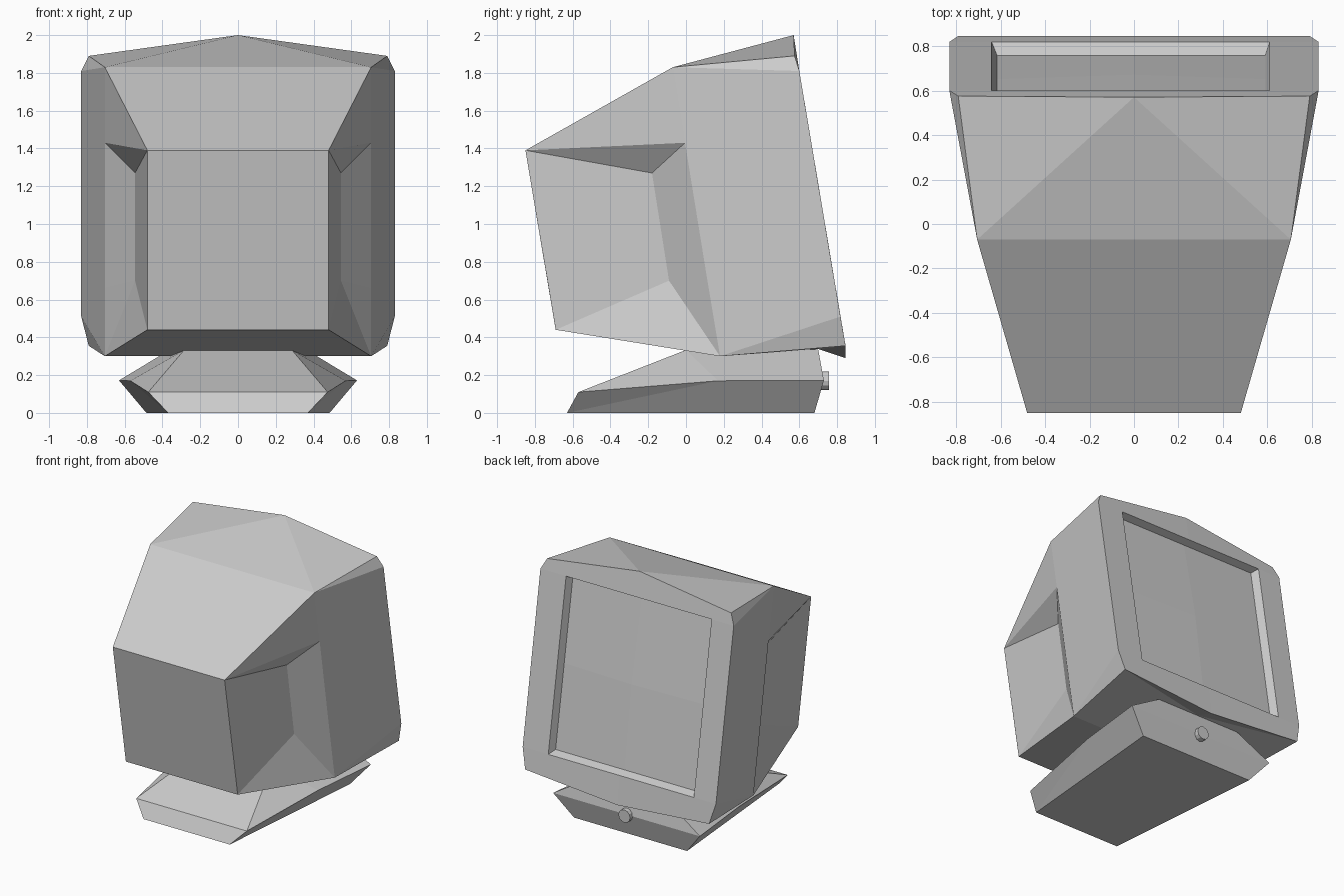
import bpy, bmesh, math

if "Cube" in bpy.data.objects:
    bpy.data.objects.remove(bpy.data.objects["Cube"])


def build(name, polys, recalc=True):
    """Make an object from polygons of points, welding shared corners."""
    bm = bmesh.new()
    for pts in polys:
        bm.faces.new([bm.verts.new(p) for p in pts])
    bmesh.ops.remove_doubles(bm, verts=bm.verts, dist=0.0005)
    if recalc:
        bmesh.ops.recalc_face_normals(bm, faces=bm.faces)
    me = bpy.data.meshes.new(name)
    bm.to_mesh(me)
    bm.free()
    ob = bpy.data.objects.new(name, me)
    bpy.context.collection.objects.link(ob)
    return ob


def panel_y(z):
    """Depth of the tilted front panel at height z."""
    return 0.60 + (1.81 - z) * 0.168


apex = (0, 0.57, 2.0)
low_apex = (0, 0.845, 0.29)
lip = (0, 0.70, 0.338)
case, screen, base = [], [], []
ZT, ZB, RECESS = 1.81, 0.51, 0.058

for s in (1, -1):
    def P(x, y, z):
        return (s * x, y, z)

    # outline of the screen-side panel
    c1, c2 = P(0.79, 0.575, 1.89), P(0.83, 0.60, 1.81)
    c3, c4 = P(0.83, 0.818, 0.51), P(0.79, 0.845, 0.355)
    # middle ring and rear end
    mt, mb = P(0.705, -0.07, 1.83), P(0.705, 0.18, 0.30)
    rt, rb = P(0.48, -0.85, 1.39), P(0.48, -0.69, 0.44)
    # dent in the side
    ma, mbb = P(0.705, -0.005, 1.43), P(0.705, 0.12, 0.66)
    ia, ib = P(0.545, -0.18, 1.27), P(0.545, -0.09, 0.70)
    ra, rbb = P(0.48, -0.81, 1.15), P(0.48, -0.728, 0.67)
    # screen opening
    xo, xi = (0.61, 0.59) if s > 0 else (0.64, 0.615)
    ot, obt = P(xo, panel_y(ZT), ZT), P(xo, panel_y(ZB), ZB)
    zt, zb = ZT - 0.02, ZB + 0.02
    it, ibt = P(xi, panel_y(zt) - RECESS, zt), P(xi, panel_y(zb) - RECESS, zb)
    cen = lambda p: (0, p[1], p[2])

    case += [
        # rear end, top slope, underside
        [rt, rbb and ra, rbb, rb, cen(rb), cen(rt)],
        [mt, rt, cen(rt), cen(mt)],
        [mb, rb, cen(rb), cen(mb)],
        # rear side with dent
        [mt, ma, rt], [ma, ia, rt], [ia, ra, rt],
        [ma, mbb, ib, ia], [ia, ib, rbb, ra],
        [mbb, mb, ib], [mb, rb, ib], [rb, rbb, ib],
        # front section
        [cen(mt), mt, apex], [mt, c1, apex], [mt, c1, c2],
        [mt, c2, c3, mb, mbb, ma], [mb, c3, c4],
        [cen(mb), mb, lip], [mb, c4, lip], [c4, low_apex, lip],
        # bezel face
        [apex, c1, c2, ot, cen(ot)], [c2, c3, obt, ot],
        [c3, c4, low_apex, cen(obt), obt],
        # reveal around the screen
        [ot, obt, ibt, it], [ot, it, cen(it), cen(ot)],
        [obt, ibt, cen(ibt), cen(obt)],
    ]

    # gently bulged glass, four quadrants
    zm = (zt + zb) / 2
    ym = panel_y(zm) - RECESS
    side, mid = P(xi, ym, zm), (0, ym + 0.02, zm)
    quads = [[it, cen(it), mid, side], [side, mid, cen(ibt), ibt]]
    screen += quads if s > 0 else [q[::-1] for q in quads]

    # pedestal
    f0, b0 = P(0.37, -0.63, 0), P(0.485, 0.68, 0)
    f1, k1, b1 = P(0.475, -0.57, 0.11), P(0.57, 0.17, 0.17), P(0.63, 0.73, 0.172)
    f2, b2 = P(0.285, 0.0, 0.333), P(0.36, 0.70, 0.335)
    base += [
        [f0, b0, cen(b0), cen(f0)],
        [f0, f1, cen(f1), cen(f0)], [b0, b1, cen(b1), cen(b0)],
        [f0, f1, k1], [f0, k1, b1, b0],
        [f1, f2, cen(f2), cen(f1)], [b1, b2, cen(b2), cen(b1)],
        [f1, k1, f2], [k1, b1, b2, f2],
        [f2, b2, cen(b2), cen(f2)],
    ]

build("monitor_case", case)
build("screen_glass", screen, recalc=False)
build("pedestal_base", base)

# round knob on the pedestal
bpy.ops.mesh.primitive_cylinder_add(vertices=12, radius=0.05, depth=0.06,
                                    location=(0, 0.728, 0.17),
                                    rotation=(math.pi / 2, 0, 0))
bpy.context.object.name = "pedestal_knob"
